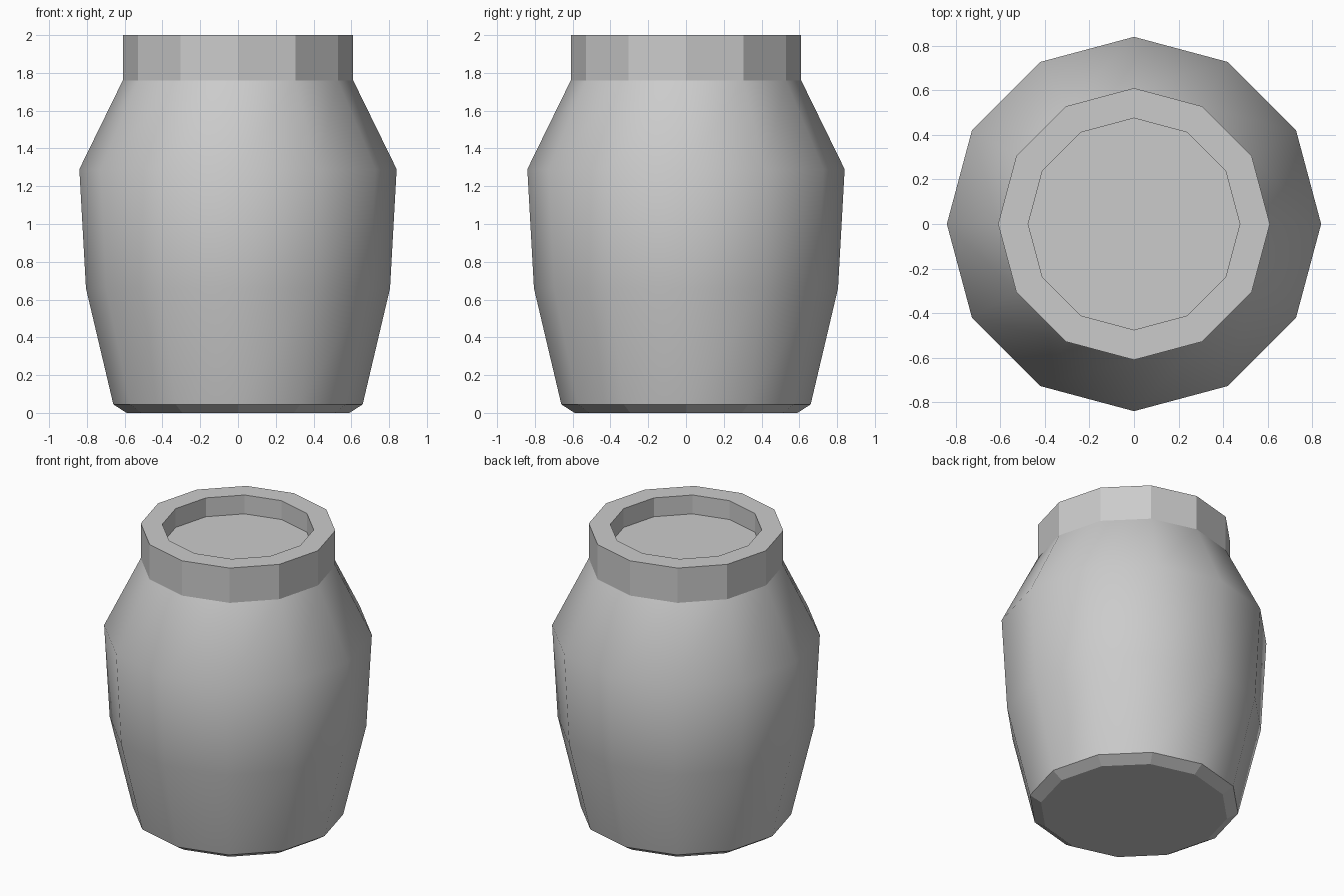
import bpy, bmesh
from math import cos, sin, tau

cube = bpy.data.objects.get("Cube")
if cube:
    bpy.data.objects.remove(cube, do_unlink=True)

SIDES = 12

clay = bpy.data.materials.new("grey clay")
clay.use_nodes = True
grey = (0.6, 0.6, 0.6, 1)
clay.diffuse_color = grey
clay.node_tree.nodes["Principled BSDF"].inputs["Base Color"].default_value = grey


def lathe(name, profile, smooth_bands=(), cap_start=False, cap_end=False):
    """Turn a (radius, height) profile around z; only the listed bands are smooth."""
    bm = bmesh.new()
    rings = [[bm.verts.new((r * cos(tau * i / SIDES), r * sin(tau * i / SIDES), z))
              for i in range(SIDES)] for r, z in profile]
    for band, (low, high) in enumerate(zip(rings, rings[1:])):
        for i in range(SIDES):
            j = (i + 1) % SIDES
            face = bm.faces.new((low[i], low[j], high[j], high[i]))
            face.smooth = band in smooth_bands
    if cap_start:
        bm.faces.new(rings[0][::-1])
    if cap_end:
        bm.faces.new(rings[-1])
    mesh = bpy.data.meshes.new(name)
    bm.to_mesh(mesh)
    bm.free()
    mesh.materials.append(clay)
    obj = bpy.data.objects.new(name, mesh)
    bpy.context.collection.objects.link(obj)
    return obj


# Rounded belly on a flat, chamfered foot
lathe("jar_body",
      [(0.59, 0), (0.66, 0.045), (0.805, 0.66), (0.84, 1.29), (0.61, 1.76)],
      smooth_bands=(1, 2, 3), cap_start=True)

# Faceted collar with a sunken lid
lathe("jar_collar",
      [(0.61, 1.76), (0.61, 2), (0.475, 2), (0.475, 1.87)], cap_end=True)
